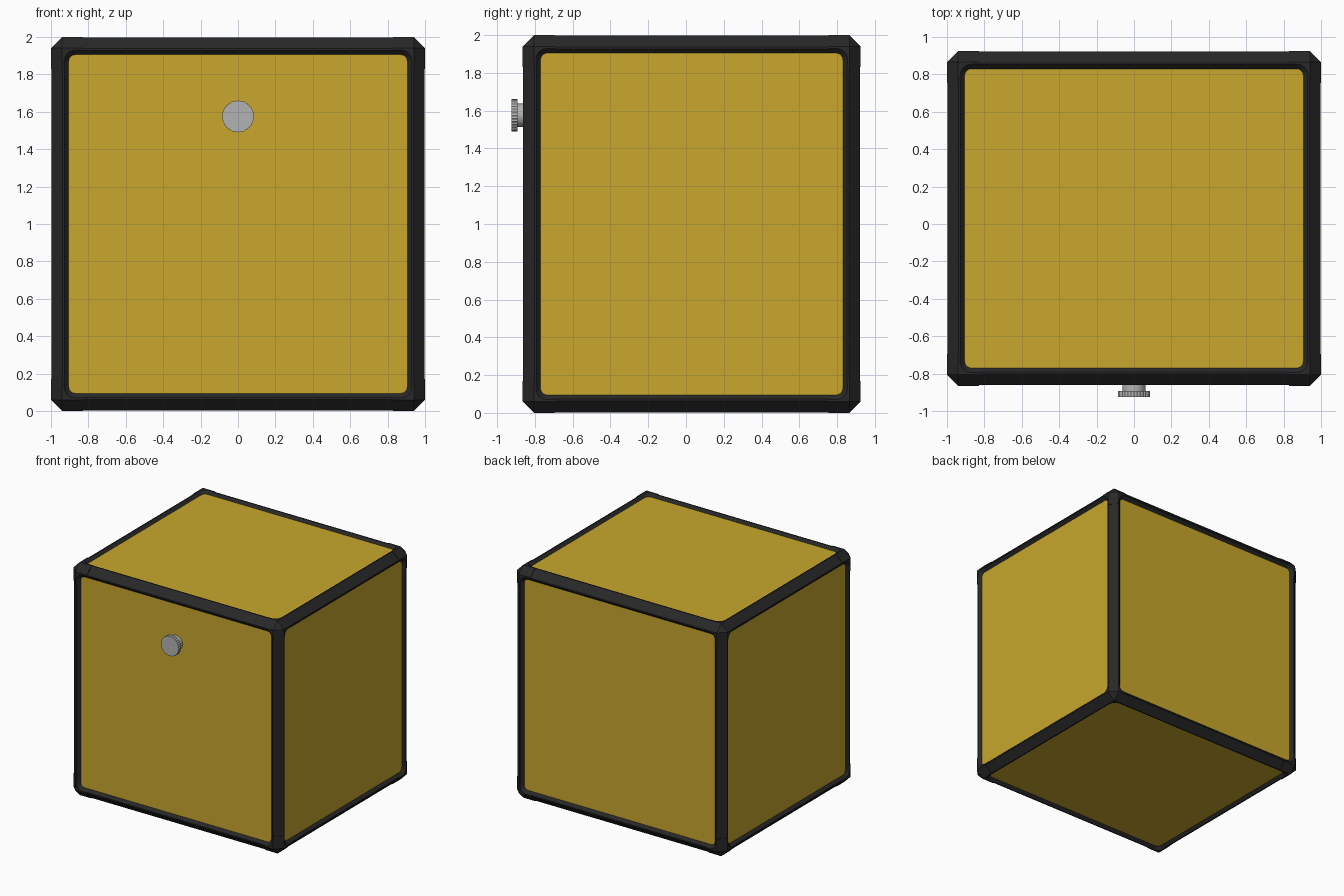
import bpy, bmesh, math
from mathutils import Vector, Matrix

cube = bpy.data.objects.get("Cube")
if cube:
    bpy.data.objects.remove(cube)

CENTRE = Vector((0, 0.03, 1))
HALF = Vector((1, 0.895, 1))
BORDER, DEPTH, CHAMFER, ARM = 0.1, 0.03, 0.06, 0.17


def material(name, colour):
    m = bpy.data.materials.new(name)
    m.use_nodes = True
    m.diffuse_color = (*colour, 1)
    m.node_tree.nodes["Principled BSDF"].inputs["Base Color"].default_value = (*colour, 1)
    return m


black = material("black rubber", (0.021, 0.021, 0.021))
yellow = material("yellow panel", (0.578, 0.386, 0.026))
grey = material("grey metal", (0.45, 0.45, 0.45))


def make(name, bm, mat=None):
    bmesh.ops.recalc_face_normals(bm, faces=bm.faces)
    mesh = bpy.data.meshes.new(name)
    bm.to_mesh(mesh)
    bm.free()
    ob = bpy.data.objects.new(name, mesh)
    bpy.context.collection.objects.link(ob)
    if mat:
        mesh.materials.append(mat)
    return ob


def add_box(bm, centre, half):
    bmesh.ops.create_cube(bm, size=2, matrix=Matrix.Translation(centre) @ Matrix.Diagonal((*half, 1)))


def loft(bm, rings):
    # Closed solid through rings of equal length
    rows = [[bm.verts.new(p) for p in ring] for ring in rings]
    for a, b in zip(rows, rows[1:]):
        for i in range(len(a)):
            j = (i + 1) % len(a)
            bm.faces.new((a[i], a[j], b[j], b[i]))
    bm.faces.new(rows[0])
    bm.faces.new(rows[-1])


def rounded_ring(axis, sign, level, grow):
    # Rounded rectangle lying across one axis of the case
    u, v = (axis + 1) % 3, (axis + 2) % 3
    radius = 0.03 + grow
    points = []
    for k, (su, sv) in enumerate(((1, 1), (-1, 1), (-1, -1), (1, -1))):
        for step in range(5):
            ang = (k + step / 4) * math.pi / 2
            p = Vector()
            p[axis] = sign * (HALF[axis] + level)
            p[u] = su * (HALF[u] - BORDER - 0.03) + radius * math.cos(ang)
            p[v] = sv * (HALF[v] - BORDER - 0.03) + radius * math.sin(ang)
            points.append(p + CENTRE)
    return points


def boolean(ob, cutter, operation):
    mod = ob.modifiers.new("cut", 'BOOLEAN')
    mod.object, mod.operation, mod.solver = cutter, operation, 'EXACT'


def chamfered_box(name, inset, width, mat):
    bm = bmesh.new()
    add_box(bm, CENTRE, HALF - Vector((inset,) * 3))
    ob = make(name, bm, mat)
    mod = ob.modifiers.new("chamfer", 'BEVEL')
    mod.width, mod.segments = width, 1
    return ob


def bake(ob):
    bpy.context.view_layer.update()
    graph = bpy.context.evaluated_depsgraph_get()
    mesh = bpy.data.meshes.new_from_object(ob.evaluated_get(graph))
    ob.modifiers.clear()
    ob.data = mesh


# Cutter: sloped pocket on each of the six sides
bm = bmesh.new()
for axis in range(3):
    for sign in (-1, 1):
        loft(bm, [rounded_ring(axis, sign, -DEPTH, 0), rounded_ring(axis, sign, DEPTH, 2 * DEPTH)])
pockets = make("pocket_cutter", bm)

# Cutter: one block around each corner
bm = bmesh.new()
for sx in (-1, 1):
    for sy in (-1, 1):
        for sz in (-1, 1):
            s = Vector((sx, sy, sz))
            add_box(bm, CENTRE + s * (HALF - Vector((ARM / 2 - 0.05,) * 3)),
                    Vector((ARM / 2 + 0.05,) * 3))
blocks = make("corner_cutter", bm)

# Frame bars, slightly lower than the corner caps
bars = chamfered_box("frame_bars", 0.003, CHAMFER, black)
boolean(bars, pockets, 'DIFFERENCE')
corners = chamfered_box("frame_corners", 0, CHAMFER, black)
boolean(corners, pockets, 'DIFFERENCE')
boolean(corners, blocks, 'INTERSECT')

# Panels: one box showing through the pockets
panels = chamfered_box("panels", 0.025, 0.06, yellow)

for ob in (bars, corners, panels):
    bake(ob)
for ob in (pockets, blocks):
    bpy.data.objects.remove(ob)


# Knob on the front
def circle(y, radius, count, ridge=0):
    return [(math.cos(a) * r, y, 1.575 + math.sin(a) * r)
            for i in range(count)
            for a, r in [(i * math.tau / count, radius - ridge * (i % 2))]]


bm = bmesh.new()
loft(bm, [circle(-0.83, 0.062, 32), circle(-0.9, 0.062, 32)])
stem = make("knob_stem", bm, grey)
bm = bmesh.new()
loft(bm, [circle(-0.893, 0.086, 64, 0.003), circle(-0.925, 0.086, 64, 0.003)])
make("knob_head", bm, grey)

bpy.ops.object.select_all(action='DESELECT')
stem.select_set(True)
bpy.context.view_layer.objects.active = stem
bpy.ops.object.shade_smooth_by_angle()
